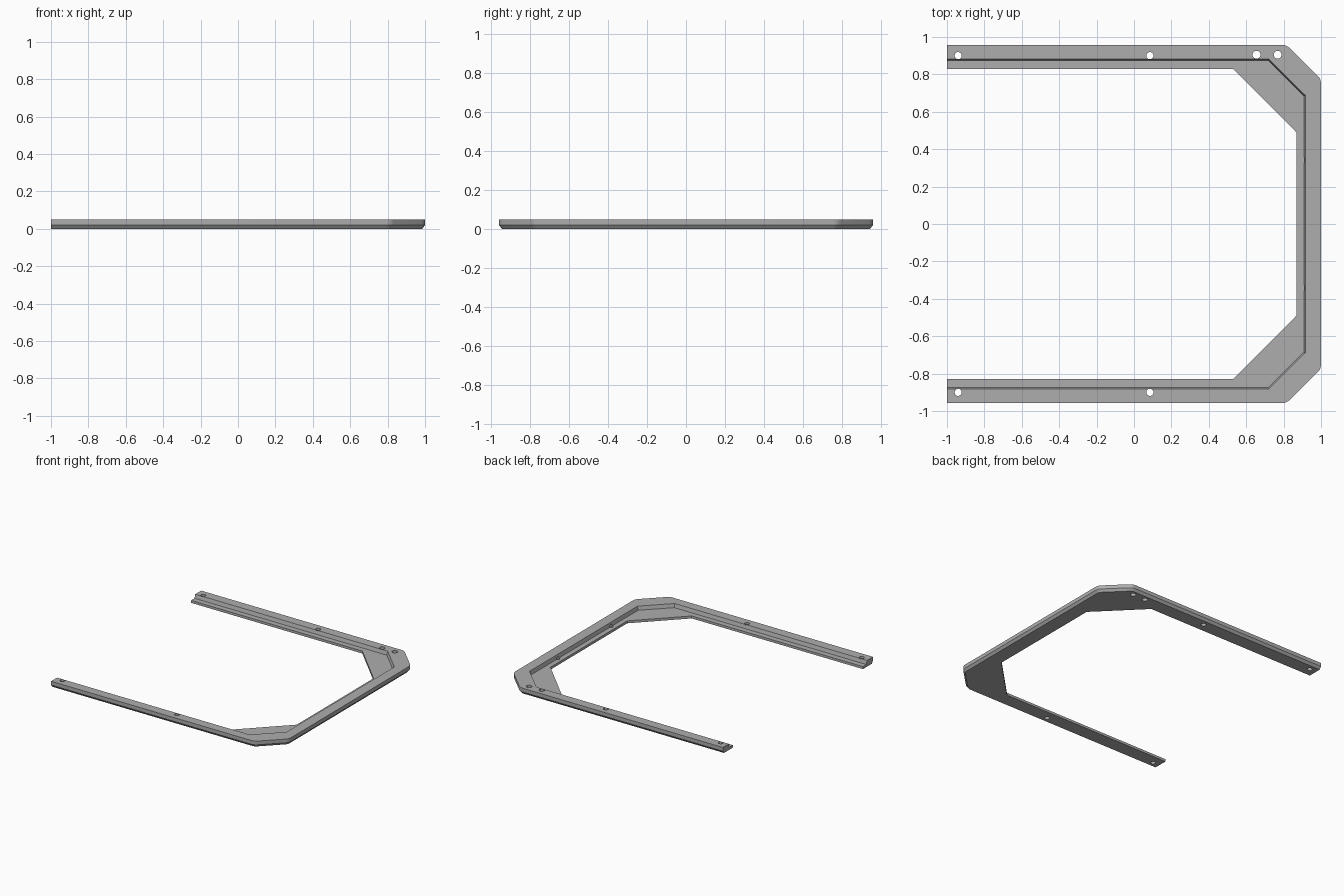
import bpy, bmesh
from math import cos, sin, radians

cube = bpy.data.objects.get("Cube")
if cube:
    bpy.data.objects.remove(cube, do_unlink=True)

# Plain grey material
grey = bpy.data.materials.new("grey")
grey.use_nodes = True
colour = (0.42, 0.42, 0.42, 1)
grey.diffuse_color = colour
grey.node_tree.nodes["Principled BSDF"].inputs["Base Color"].default_value = colour

HEIGHT, LEDGE, CHAMFER_TOP, CHAMFER = 0.05, 0.02, 0.02, 0.015
RADIUS, STEPS = 0.06, 5
ARC_CENTRES = [(0.79, 0.898), (0.94, 0.75)]     # rounded outer corners

# Two corners of each inner outline: inner edge, foot and top of the rim wall
INNER = [(0.53, 0.83), (0.868, 0.49)]
WALL_FOOT = [(0.717, 0.874), (0.908, 0.685)]
WALL_TOP = [(0.72, 0.882), (0.916, 0.688)]


def section(corner, angle, end=False):
    """Cross-section loop of the frame at one place along its path."""
    cx, cy = ARC_CENTRES[corner]

    def outer(inset, z):
        r = RADIUS - inset
        x = -1 if end else cx + r * cos(radians(angle))
        return (x, cy + r * sin(radians(angle)), z)

    def inner(outline, z):
        x, y = outline[corner]
        return (-1 if end else x, y, z)

    return [outer(0, HEIGHT), outer(0, CHAMFER_TOP), outer(CHAMFER, 0),
            inner(INNER, 0), inner(INNER, LEDGE),
            inner(WALL_FOOT, LEDGE), inner(WALL_TOP, HEIGHT)]


# Sections along one half, then the mirrored half
half = [section(0, 90, end=True)]
for corner, start in enumerate((90, 45)):
    half += [section(corner, start - 45 * i / STEPS) for i in range(STEPS + 1)]
sections = half + [[(x, -y, z) for x, y, z in s] for s in reversed(half)]

# Skin the sections into a solid frame
bm = bmesh.new()
loops = [[bm.verts.new(p) for p in s] for s in sections]
for a, b in zip(loops, loops[1:]):
    n = len(a)
    for i in range(n):
        j = (i + 1) % n
        bm.faces.new((a[i], a[j], b[j], b[i]))
bm.faces.new(loops[0])
bm.faces.new(loops[-1])
bmesh.ops.remove_doubles(bm, verts=bm.verts, dist=0.0001)
bmesh.ops.recalc_face_normals(bm, faces=bm.faces)
mesh = bpy.data.meshes.new("frame")
bm.to_mesh(mesh)
bm.free()
frame = bpy.data.objects.new("frame", mesh)
bpy.context.collection.objects.link(frame)
mesh.materials.append(grey)


def drill(x, y, radius, bottom, top):
    """Cut a round hole between two heights."""
    bpy.ops.mesh.primitive_cylinder_add(vertices=24, radius=radius, depth=top - bottom,
                                        location=(x, y, (top + bottom) / 2))
    cutter = bpy.context.object
    cutter.name = "hole_cutter"
    cutter.hide_render = True
    cutter.data.materials.append(grey)
    mod = frame.modifiers.new("hole", "BOOLEAN")
    mod.operation = "DIFFERENCE"
    mod.solver = "EXACT"
    mod.object = cutter
    bpy.context.view_layer.objects.active = frame
    bpy.ops.object.modifier_apply(modifier=mod.name)
    bpy.data.objects.remove(cutter, do_unlink=True)


# Screw holes through both arms, and shallow pockets beside the cross rail
for side in (1, -1):
    for x in (-0.94, 0.085):
        drill(x, 0.9 * side, 0.019, -0.1, 0.1)
    drill(0.908, 0.34 * side, 0.015, 0.012, 0.034)

# Pair of larger holes at one corner
for x in (0.655, 0.768):
    drill(x, 0.905, 0.021, -0.1, 0.1)

# Smooth the round parts, keep the edges sharp
bpy.ops.object.select_all(action="DESELECT")
frame.select_set(True)
bpy.context.view_layer.objects.active = frame
bpy.ops.object.shade_smooth_by_angle(angle=radians(25))
